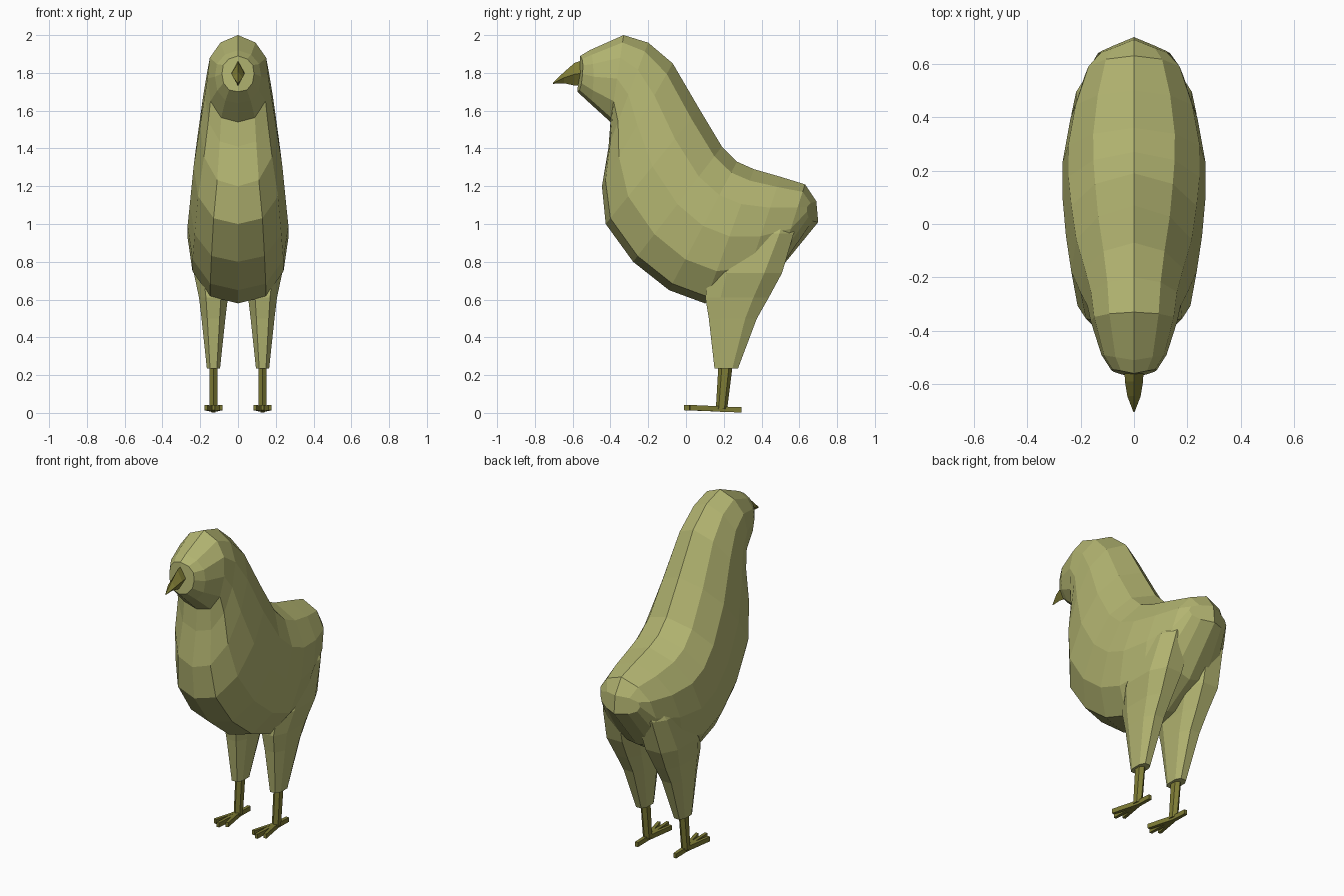
import bpy
import bmesh
from math import sin, cos, pi, copysign
from mathutils import Vector

cube = bpy.data.objects.get("Cube")
if cube:
    bpy.data.objects.remove(cube)


def material(name, rgb):
    m = bpy.data.materials.new(name)
    m.use_nodes = True
    m.diffuse_color = (*rgb, 1)
    m.node_tree.nodes["Principled BSDF"].inputs["Base Color"].default_value = (*rgb, 1)
    return m


feathers = material("olive feathers", (0.45, 0.46, 0.165))
horn = material("dark olive horn", (0.21, 0.20, 0.035))


def loft(name, rings, mat):
    """Skin equal-sized closed rings and close both ends with fans."""
    n = len(rings[0])
    verts = [p for ring in rings for p in ring]
    faces = [(i * n + k, i * n + (k + 1) % n, (i + 1) * n + (k + 1) % n, (i + 1) * n + k)
             for i in range(len(rings) - 1) for k in range(n)]
    for first in (0, len(verts) - n):
        faces += [(first, first + k, first + k + 1) for k in range(1, n - 1)]
    mesh = bpy.data.meshes.new(name)
    mesh.from_pydata(verts, [], faces)
    mesh.materials.append(mat)
    bm = bmesh.new()
    bm.from_mesh(mesh)
    bmesh.ops.recalc_face_normals(bm, faces=bm.faces)
    bm.to_mesh(mesh)
    bm.free()
    obj = bpy.data.objects.new(name, mesh)
    bpy.context.collection.objects.link(obj)
    return obj


def merge(target, part):
    """Fuse a part into the target so no surface is left inside."""
    mod = target.modifiers.new("union", 'BOOLEAN')
    mod.operation = 'UNION'
    mod.solver = 'EXACT'
    mod.object = part
    bpy.context.view_layer.objects.active = target
    bpy.ops.object.modifier_apply(modifier=mod.name)
    bpy.data.objects.remove(part)


# Body: slanted rings from face to tail
# (top y, top z, bottom y, bottom z, half width, y shift of the flanks)
sections = [
    (-0.56, 1.89, -0.575, 1.70, 0.085, 0.02),
    (-0.51, 1.92, -0.51, 1.64, 0.122, 0.02),
    (-0.33, 2.00, -0.40, 1.54, 0.162, 0),
    (-0.20, 1.96, -0.41, 1.41, 0.175, 0),
    (-0.07, 1.85, -0.445, 1.20, 0.20, 0),
    (0.07, 1.61, -0.425, 1.00, 0.235, 0),
    (0.19, 1.41, -0.28, 0.80, 0.255, 0),
    (0.27, 1.33, -0.09, 0.65, 0.267, 0),
    (0.36, 1.29, 0.10, 0.58, 0.268, 0),
    (0.50, 1.25, 0.29, 0.62, 0.238, 0),
    (0.63, 1.21, 0.48, 0.74, 0.185, 0),
    (0.69, 1.12, 0.70, 1.01, 0.135, -0.055),
]
# Half outline of one ring (width share, distance from top to bottom)
outline = [(0, 0), (0.57, 0.085), (0.92, 0.26), (1, 0.5), (0.9, 0.76), (0.55, 0.95), (0, 1)]
outline += [(-x, t) for x, t in outline[-2:0:-1]]


def body_ring(ty, tz, by, bz, w, shift):
    return [(x * w, ty + (by - ty) * t + shift * abs(x), tz + (bz - tz) * t)
            for x, t in outline]


body = loft("body", [body_ring(*s) for s in sections], feathers)

# Beak: diamond rings hooking down to the tip (y, top z, bottom z, half width)
beak = [(-0.54, 1.87, 1.73, 0.036), (-0.59, 1.853, 1.733, 0.034),
        (-0.645, 1.805, 1.745, 0.025), (-0.705, 1.748, 1.742, 0.002)]
loft("beak", [[(0, y, t), (w, y, (t + b) / 2), (0, y, b), (-w, y, (t + b) / 2)]
              for y, t, b, w in beak], horn)


def oval(x, y, z, rx, ry, n=8, power=1.0):
    """Ring in a level plane; a power below one makes it boxier."""
    def bend(v):
        return copysign(abs(v) ** power, v)
    angles = [2 * pi * (k + 0.5) / n for k in range(n)]
    return [(x + rx * bend(cos(a)), y + ry * bend(sin(a)), z) for a in angles]


def toe(name, start, end, half):
    """Flat tapering bar between two points on the ground."""
    a, b = Vector(start), Vector(end)
    side = (b - a).cross(Vector((0, 0, 1))).normalized()
    up = Vector((0, 0, 0.014))
    rings = [[p + side * w + up, p - side * w + up, p - side * w - up, p + side * w - up]
             for p, w in ((a, half), (b, half * 0.8))]
    loft(name, rings, horn)


for side, s in (("left", 1), ("right", -1)):
    # Thigh: ovals from a tip hidden in the body down to the ankle
    thigh = [(0.09, 0.48, 1.09, 0.05, 0.10), (0.115, 0.415, 0.95, 0.108, 0.165),
             (0.132, 0.315, 0.74, 0.108, 0.205), (0.13, 0.27, 0.61, 0.081, 0.178),
             (0.13, 0.248, 0.50, 0.067, 0.135), (0.13, 0.213, 0.235, 0.037, 0.066)]
    merge(body, loft(side + "_thigh", [oval(s * x, y, z, rx, ry, power=0.75)
                                       for x, y, z, rx, ry in thigh], feathers))
    # Shank
    loft(side + "_shank", [oval(s * 0.13, 0.21, 0.26, 0.024, 0.038, 6),
                           oval(s * 0.13, 0.188, 0.02, 0.024, 0.03, 6)], horn)
    # Three front toes and one rear toe
    for part, dx, y in (("inner", -0.04, 0.02), ("middle", 0, -0.01), ("outer", 0.04, 0.02)):
        toe(f"{side}_{part}_toe", (s * 0.13, 0.20, 0.02), (s * (0.13 + dx), y, 0.028), 0.011)
    toe(side + "_rear_toe", (s * 0.13, 0.18, 0.02), (s * 0.13, 0.295, 0.016), 0.012)
